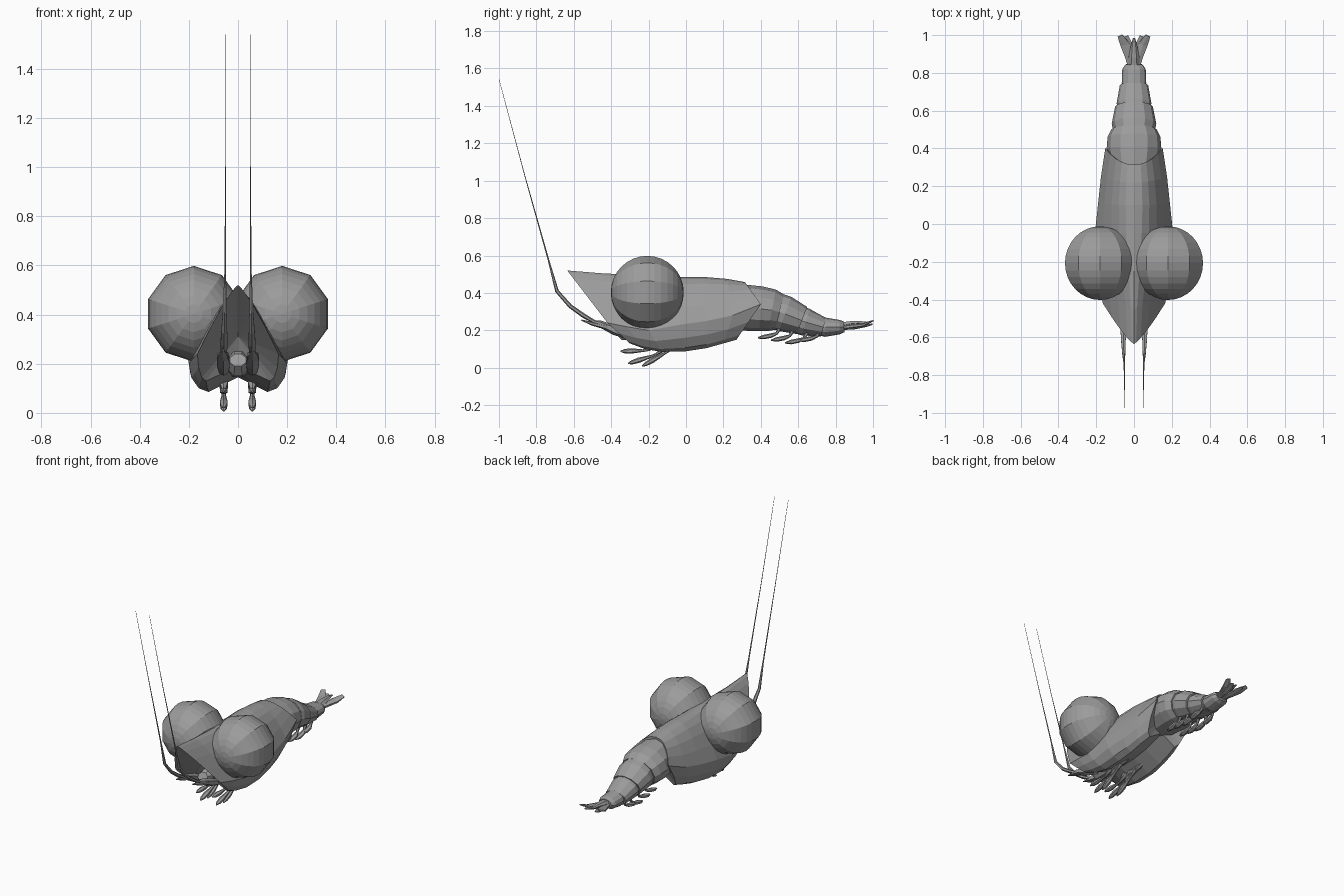
import bpy, bmesh, math
from mathutils import Vector, Matrix

old = bpy.data.objects.get("Cube")
if old:
    bpy.data.objects.remove(old, do_unlink=True)

grey = bpy.data.materials.new("shell_grey")
grey.use_nodes = True
COLOR = (0.33, 0.33, 0.33, 1)
grey.diffuse_color = COLOR
for node in grey.node_tree.nodes:
    if node.type == 'BSDF_PRINCIPLED':
        node.inputs["Base Color"].default_value = COLOR
        node.inputs["Roughness"].default_value = 0.7


def finish(name, bm):
    bmesh.ops.recalc_face_normals(bm, faces=bm.faces)
    mesh = bpy.data.meshes.new(name)
    bm.to_mesh(mesh)
    bm.free()
    mesh.materials.append(grey)
    obj = bpy.data.objects.new(name, mesh)
    bpy.context.collection.objects.link(obj)
    return obj


def bridge(bm, loops):
    n = len(loops[0])
    for a, b in zip(loops, loops[1:]):
        for i in range(n):
            j = (i + 1) % n
            bm.faces.new((a[i], a[j], b[j], b[i]))


def loft(name, rings, sides=8, turn=0.5):
    """Tube through rings (x, y, z, half width, half height)."""
    bm = bmesh.new()
    pts = [Vector(r[:3]) for r in rings]
    loops = []
    for i, r in enumerate(rings):
        t = (pts[min(i + 1, len(pts) - 1)] - pts[max(i - 1, 0)]).normalized()
        side = Vector((1, 0, 0))
        side = (side - t * side.dot(t)).normalized()
        up = side.cross(t)
        loop = []
        for k in range(sides):
            a = 2 * math.pi * (k + turn) / sides
            loop.append(bm.verts.new(pts[i] + side * r[3] * math.cos(a) + up * r[4] * math.sin(a)))
        loops.append(loop)
    bridge(bm, loops)
    bm.faces.new(loops[0])
    bm.faces.new(loops[-1])
    return finish(name, bm)


def pair(name, rings, sides=6):
    for label, s in (("left", 1), ("right", -1)):
        loft(f"{label}_{name}", [(r[0] * s, *r[1:]) for r in rings], sides)


# Carapace: slanted sections given by top, widest side, lower edge and roundness
stations = [
    ((0, -.635, .52), (.165, -.42, .24), (.13, -.30, .13), .80),
    ((0, -.45, .505), (.185, -.32, .22), (.125, -.22, .10), .75),
    ((0, -.25, .495), (.20, -.20, .20), (.12, -.13, .085), .60),
    ((0, -.05, .485), (.205, -.03, .23), (.12, 0, .088), .50),
    ((0, .10, .485), (.19, .11, .25), (.115, .11, .105), .45),
    ((0, .22, .475), (.175, .25, .28), (.11, .20, .13), .45),
    ((0, .315, .458), (.152, .40, .34), (.10, .27, .15), .45),
]
bm = bmesh.new()
loops = []
for top, side, low, power in stations:
    top, side, low = Vector(top), Vector(side), Vector(low)
    half = []
    for f in (.04, .15, .35, .65, 1):
        p = top.lerp(side, f)
        p.x = side.x * f ** power
        half.append(p)
    for a in (30, 60, 90):
        c, s = math.cos(math.radians(a)), math.sin(math.radians(a))
        half.append(Vector((low.x + (side.x - low.x) * c,
                            side.y + (low.y - side.y) * s,
                            side.z + (low.z - side.z) * s)))
    belly = Vector((0, low.y, low.z + .06))
    ring = [top] + half + [belly] + [Vector((-p.x, p.y, p.z)) for p in reversed(half)]
    loops.append([bm.verts.new(p) for p in ring])
bridge(bm, loops)
# Hollow front opening and closed rear
for loop, centre in ((loops[0], (0, -.36, .31)), (loops[-1], (0, .30, .31))):
    c = bm.verts.new(centre)
    for i, v in enumerate(loop):
        bm.faces.new((v, loop[(i + 1) % len(loop)], c))
finish("carapace", bm)

# Large faceted eyes with poles facing forward
for label, s in (("left", 1), ("right", -1)):
    bm = bmesh.new()
    bmesh.ops.create_uvsphere(bm, u_segments=10, v_segments=16, radius=.195)
    spin = Matrix.Rotation(math.pi / 2, 4, 'X')
    if s < 0:
        spin = Matrix.Rotation(math.pi, 4, 'Y') @ spin
    bmesh.ops.transform(bm, matrix=Matrix.Translation((.18 * s, -.207, .403)) @ spin, verts=bm.verts)
    finish(label + "_eye", bm)

# Overlapping abdomen rings: y, half width, top, bottom
segments = [
    [(.26, .12, .45, .20), (.40, .145, .435, .195), (.46, .14, .42, .195), (.50, .12, .395, .20)],
    [(.47, .105, .405, .21), (.53, .118, .385, .19), (.62, .10, .33, .175)],
    [(.59, .085, .335, .185), (.64, .092, .318, .17), (.735, .075, .268, .165)],
    [(.71, .055, .27, .175), (.745, .065, .268, .165), (.82, .062, .256, .178), (.845, .045, .248, .19)],
]
for i, seg in enumerate(segments):
    loft(f"abdomen_segment_{i + 1}",
         [(0, y, (t + b) / 2, w, (t - b) / 2) for y, w, t, b in seg], 12, 0)

# Tail fan
loft("tail_centre", [(0, .83, .225, .03, .02), (0, .88, .235, .028, .016),
                     (0, .94, .24, .018, .01), (0, .985, .24, .006, .004)], 6, 0)
pair("outer_tail_blade", [(.018, .83, .215, .014, .012), (.03, .89, .222, .022, .012),
                          (.048, .95, .23, .028, .01), (.074, .997, .25, .016, .004)])
pair("inner_tail_blade", [(.012, .84, .212, .012, .01), (.02, .90, .215, .02, .01),
                          (.03, .96, .225, .02, .008), (.04, .995, .232, .012, .004)])

# Mouth, antennae and their scales
loft("mouth", [(0, -.37, .215, .035, .03), (0, -.34, .20, .045, .055), (0, -.15, .19, .06, .05)])
pair("antenna", [(.058, -.30, .17, .02, .02), (.06, -.38, .20, .03, .026), (.06, -.46, .235, .026, .018),
                 (.058, -.49, .245, .014, .010), (.057, -.55, .28, .017, .012),
                 (.056, -.62, .33, .014, .011), (.054, -.69, .41, .009, .010),
                 (.052, -.735, .575, .004, .004), (.05, -.86, 1.02, .002, .002),
                 (.05, -.999, 1.54, .001, .001)])
pair("antenna_scale", [(.06, -.36, .185, .012, .010), (.062, -.43, .218, .028, .014),
                       (.062, -.50, .235, .022, .010), (.06, -.56, .255, .004, .003)])

# Walking legs: hip, knee and tip as (y, z)
legs = [((-.10, .15), (-.21, .092), (-.35, .088)),
        ((-.05, .15), (-.165, .068), (-.31, .022)),
        ((.0, .16), (-.095, .088), (-.235, .008)),
        ((.07, .17), (-.02, .125), (-.13, .095)),
        ((.14, .18), (.05, .14), (-.06, .11))]
for i, (hip, knee, tip) in enumerate(legs):
    def at(a, b, f, r):
        return (.058, a[0] + (b[0] - a[0]) * f, a[1] + (b[1] - a[1]) * f, r, r * .8)
    pair(f"leg_{i + 1}", [at(hip, knee, 0, .012), at(hip, knee, .5, .02), at(hip, knee, .95, .008),
                          at(knee, tip, .15, .009), at(knee, tip, .6, .018),
                          at(knee, tip, .85, .014), at(knee, tip, 1, .004)])

# Swimming paddles under the abdomen
for i, (y, z) in enumerate(((.385, .16), (.455, .147), (.53, .133), (.60, .145))):
    pair(f"paddle_{i + 1}", [(.05, y, z, .008, .004), (.05, y + .03, z + .004, .02, .012),
                             (.05, y + .07, z + .012, .018, .012), (.045, y + .10, z + .024, .008, .008),
                             (.04, y + .12, z + .06, .014, .012)])
